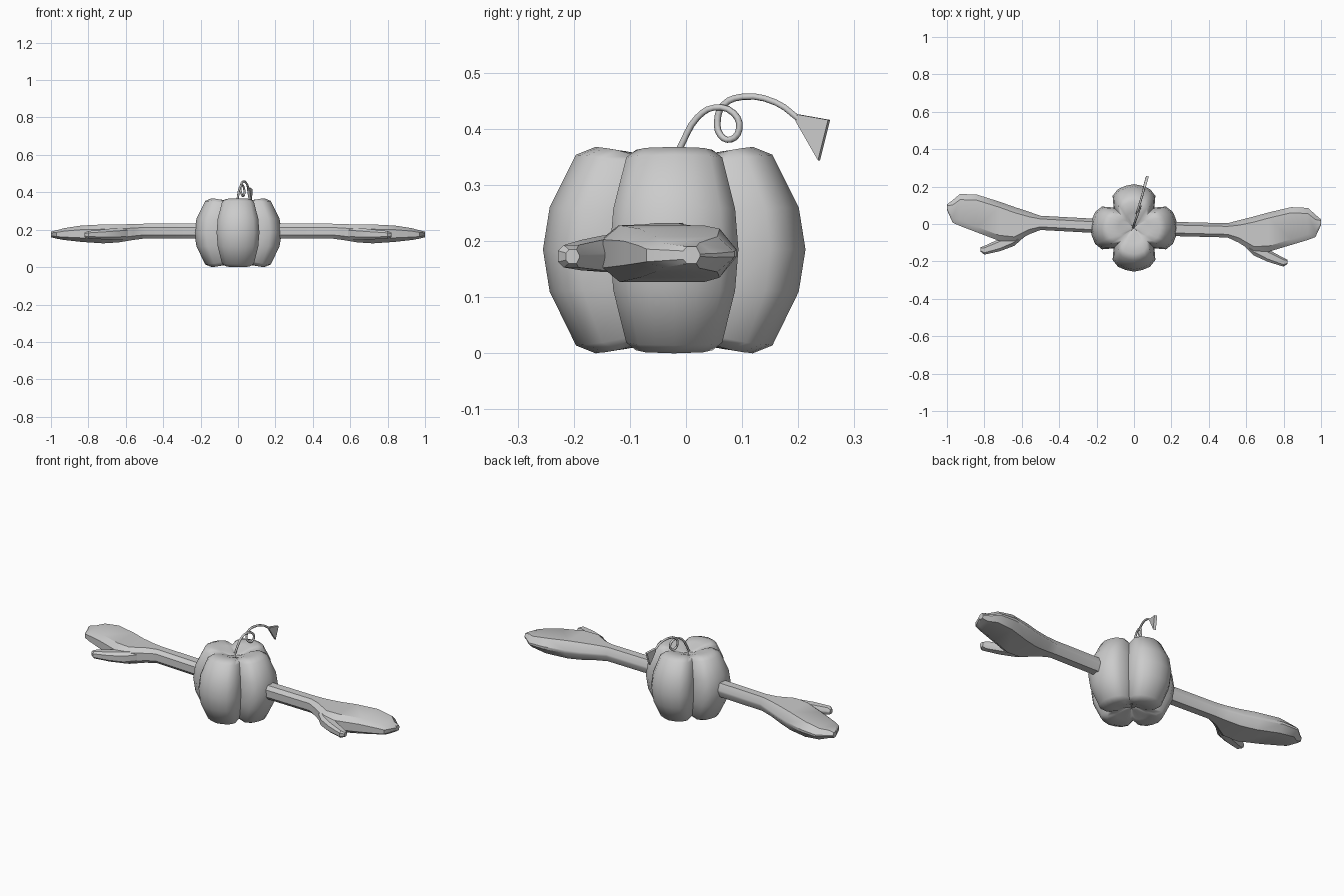
import bpy, bmesh
from math import cos, sin, pi, radians
from mathutils import Vector

cube = bpy.data.objects.get("Cube")
if cube:
    bpy.data.objects.remove(cube, do_unlink=True)

grey = bpy.data.materials.new("plain_grey")
grey.use_nodes = True
colour = (0.6, 0.6, 0.6, 1)
grey.diffuse_color = colour
grey.node_tree.nodes["Principled BSDF"].inputs["Base Color"].default_value = colour


def skin(name, rings, angle):
    """Join equal rings of points into a closed, capped surface."""
    bm = bmesh.new()
    loops = [[bm.verts.new(p) for p in ring] for ring in rings]
    n = len(loops[0])
    for a, b in zip(loops, loops[1:]):
        for i in range(n):
            j = (i + 1) % n
            bm.faces.new((a[i], a[j], b[j], b[i]))
    for end in (loops[0], loops[-1]):
        centre = bm.verts.new(sum((v.co for v in end), Vector()) / n)
        for i in range(n):
            bm.faces.new((end[i], end[(i + 1) % n], centre))
    bmesh.ops.recalc_face_normals(bm, faces=bm.faces)
    mesh = bpy.data.meshes.new(name)
    bm.to_mesh(mesh)
    bm.free()
    mesh.materials.append(grey)
    obj = bpy.data.objects.new(name, mesh)
    bpy.context.collection.objects.link(obj)
    bpy.ops.object.select_all(action='DESELECT')
    obj.select_set(True)
    bpy.context.view_layer.objects.active = obj
    bpy.ops.object.shade_smooth_by_angle(angle=radians(angle))
    return obj


# Pumpkin body: four fat lobes with deep grooves between them
lobe = [0.66, 0.88, 0.96, 0.98, 1.0, 0.98, 0.96, 0.88]
profile = [(0.03, 0.03), (0.085, 0.008), (0.14, 0.0), (0.175, 0.014),
           (0.222, 0.11), (0.234, 0.185), (0.222, 0.26), (0.175, 0.354),
           (0.14, 0.368), (0.085, 0.36), (0.03, 0.34)]
rings = []
for r, z in profile:
    ring = []
    for i in range(32):
        k = lobe[i % 8]
        a = pi / 4 + i * pi / 16
        dip = 0.185 + (z - 0.185) * (1 - 0.25 * (1 - k))
        ring.append((r * k * cos(a), -0.021 + r * k * sin(a), dip))
    rings.append(ring)
skin("pumpkin_body", rings, 50)


# Arms and mitten hands: bevelled sections lofted outwards along x
def limb(name, stations, side):
    rings = []
    for x, y0, y1, z0, z1 in stations:
        swing = 0.08 * x if side < 0 else 0
        b = min(0.03, (y1 - y0) * 0.22)
        c = (z1 - z0) * 0.25
        section = [(y0, z0 + c), (y0 + b, z0), (y1 - b, z0), (y1, z0 + c * 1.7),
                   (y1, z1 - c * 1.7), (y1 - b, z1), (y0 + b, z1), (y0, z1 - c)]
        rings.append([(side * x, y + swing, z) for y, z in section])
    skin(name, rings, 35)


arm = [(0.15, -0.063, 0.013, 0.153, 0.232), (0.50, -0.072, 0.004, 0.153, 0.232),
       (0.56, -0.10, 0.02, 0.145, 0.23), (0.64, -0.15, 0.04, 0.132, 0.228),
       (0.72, -0.148, 0.062, 0.127, 0.228), (0.84, -0.112, 0.09, 0.135, 0.222),
       (0.93, -0.085, 0.086, 0.145, 0.208), (0.97, -0.07, 0.05, 0.152, 0.197),
       (1.0, -0.005, 0.025, 0.16, 0.19)]
thumb = [(0.57, -0.10, -0.04, 0.15, 0.215), (0.64, -0.168, -0.08, 0.145, 0.21),
         (0.715, -0.202, -0.135, 0.148, 0.202), (0.80, -0.228, -0.181, 0.153, 0.193),
         (0.82, -0.214, -0.19, 0.16, 0.185)]
for side, word in ((1, "left"), (-1, "right")):
    limb(word + "_arm", arm, side)
    limb(word + "_thumb", thumb, side)

# Curling stem: a tube swept along a looping path
path = [(-0.004, -0.02, 0.345), (0.0, -0.005, 0.378), (0.008, 0.02, 0.42),
        (0.019, 0.05, 0.438), (0.03, 0.085, 0.428), (0.034, 0.095, 0.4),
        (0.029, 0.08, 0.381), (0.02, 0.062, 0.388), (0.014, 0.056, 0.415),
        (0.017, 0.066, 0.442), (0.028, 0.1, 0.457), (0.046, 0.16, 0.447),
        (0.057, 0.203, 0.416)]
curve = bpy.data.curves.new("stem", 'CURVE')
curve.dimensions = '3D'
curve.bevel_depth = 0.006
curve.bevel_resolution = 1
curve.resolution_u = 3
curve.use_fill_caps = True
spline = curve.splines.new('BEZIER')
spline.bezier_points.add(len(path) - 1)
for point, co in zip(spline.bezier_points, path):
    point.co = co
    point.handle_left_type = point.handle_right_type = 'AUTO'
curve.materials.append(grey)
stem = bpy.data.objects.new("stem", curve)
bpy.context.collection.objects.link(stem)

# Flared flat tip at the end of the stem
along = Vector((0.012, 0.043, -0.036))
across = Vector((0.003, 0.009, 0.036))
thick = Vector((0.007, -0.002, 0))
start = Vector(path[-1])
tip = []
for t, w in ((-0.1, 0.17), (1, 1)):
    c = start + along * t
    tip.append([c + across * w + thick, c + across * w - thick,
                c - across * w - thick, c - across * w + thick])
skin("stem_tip", tip, 20)
